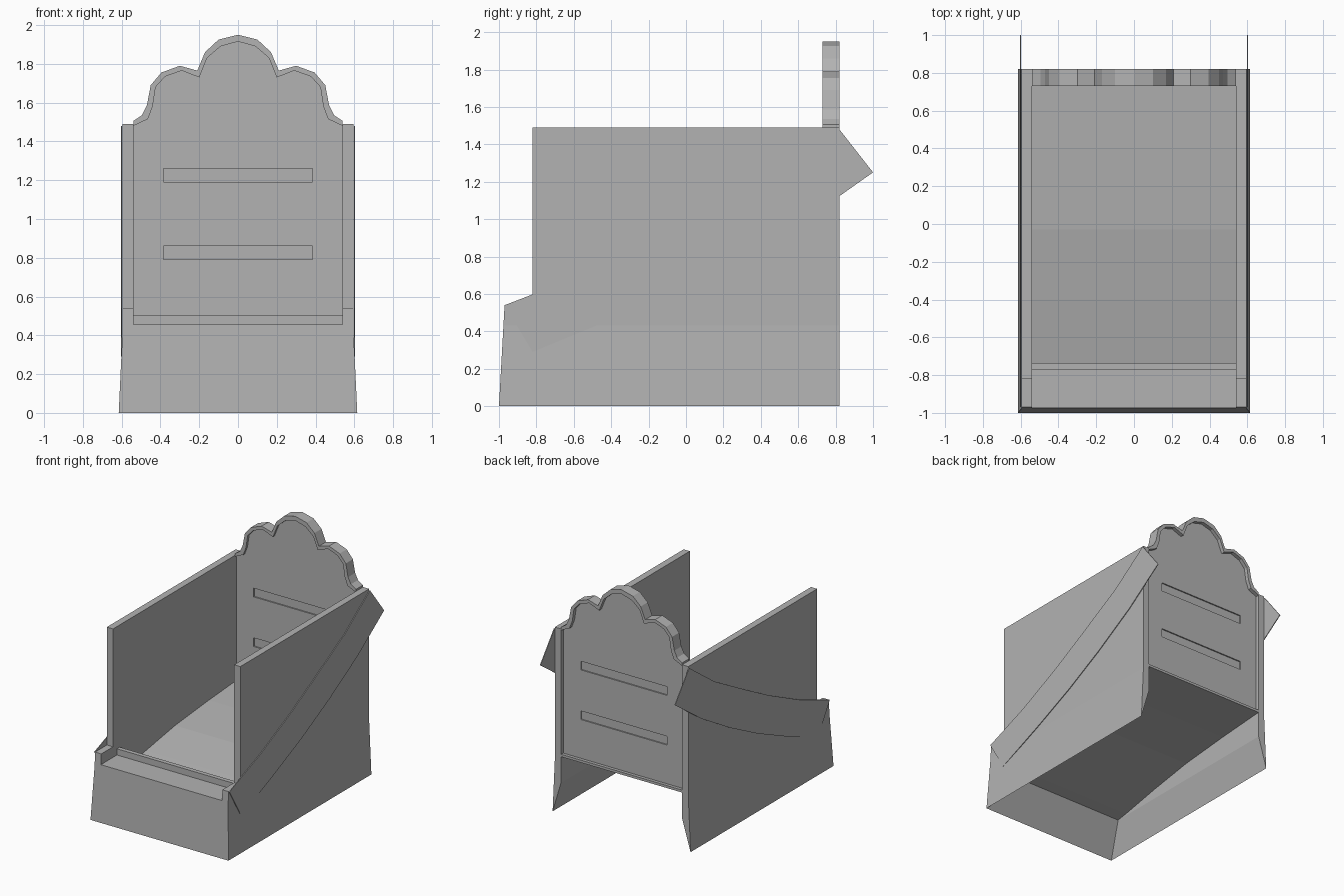
import bpy
import bmesh

cube = bpy.data.objects.get("Cube")
if cube:
    bpy.data.objects.remove(cube, do_unlink=True)

grey = bpy.data.materials.new("plain grey")
grey.use_nodes = True
grey.diffuse_color = (0.45, 0.45, 0.45, 1)
grey.node_tree.nodes["Principled BSDF"].inputs["Base Color"].default_value = (0.45, 0.45, 0.45, 1)


def loft(name, start, end):
    """Solid between two matching outlines of 3D points."""
    bm = bmesh.new()
    a = [bm.verts.new(p) for p in start]
    b = [bm.verts.new(p) for p in end]
    bm.faces.new(a)
    bm.faces.new(b[::-1])
    for i in range(len(a)):
        j = (i + 1) % len(a)
        bm.faces.new((a[j], a[i], b[i], b[j]))
    bmesh.ops.recalc_face_normals(bm, faces=bm.faces)
    mesh = bpy.data.meshes.new(name)
    bm.to_mesh(mesh)
    bm.free()
    mesh.materials.append(grey)
    obj = bpy.data.objects.new(name, mesh)
    bpy.context.collection.objects.link(obj)
    return obj


def along_x(name, profile, x0, x1):
    return loft(name, [(x0, y, z) for y, z in profile], [(x1, y, z) for y, z in profile])


def along_y(name, profile, y0, y1):
    return loft(name, [(x, y0, z) for x, z in profile], [(x, y1, z) for x, z in profile])


def front_y(z):
    """Depth of the sloping front at a given height."""
    return -1 + 0.03 * z / 0.54


def mirrored(half):
    """Full left-to-right outline from its x >= 0 half."""
    return [(-x, z) for x, z in half[:0:-1]] + half


INNER, OUTER, FLARE = 0.54, 0.595, 0.615
FRONT, BACK, TOP = -0.82, 0.82, 1.49

# Curved trim band outline on the side walls
band_top = [(-0.97, 0.54), (-0.58, 0.69), (-0.2, 0.87), (0.1, 1.03), (0.5, 1.25), (0.82, 1.48)]
band_low = [(-0.82, 0.29), (-0.42, 0.455), (-0.05, 0.62), (0.3, 0.8), (0.66, 1.01), (1.0, 1.25)]

for side, s in (("left", 1), ("right", -1)):
    # Side wall with a flared, wedge-shaped foot
    foot = [(s * OUTER, 0.43), (s * FLARE, 0), (s * INNER, 0.25)]
    along_y(side + "_wall", [(s * INNER, TOP), (s * OUTER, TOP)] + foot, FRONT, BACK)
    # Low front post continuing the wall
    post = [(s * INNER, 0.54), (s * OUTER, 0.54)] + foot
    loft(side + "_front_post", [(x, front_y(z), z) for x, z in post],
         [(x, FRONT, z) for x, z in post])
    along_x(side + "_trim_band", band_top + band_low[::-1], s * 0.597, s * 0.603)

# Front sill with a step and a wedge-shaped foot
sill = [(front_y(0.455), 0.455), (-0.77, 0.455), (-0.77, 0.505), (-0.735, 0.505),
        (-0.735, 0.265), (-0.83, 0.25), (-1, 0)]
loft("front_sill", *[[(s * (INNER if z else FLARE), y, z) for y, z in sill] for s in (-1, 1)])

# Curved sloping floor
floor = [(-0.735, 0.285), (-0.4, 0.35), (-0.03, 0.41), (0.4, 0.45), (BACK, 0.48)]
along_x("sloping_floor", floor + [(y, z - 0.02) for y, z in floor[::-1]], -INNER, INNER)

# Scalloped back board and its raised rim
rim_out = mirrored([(0, 1.95), (0.1, 1.925), (0.17, 1.86), (0.21, 1.765), (0.3, 1.79),
                    (0.395, 1.755), (0.45, 1.69), (0.47, 1.585), (0.495, 1.535), (INNER, 1.505)])
rim_in = mirrored([(0, 1.915), (0.09, 1.89), (0.16, 1.83), (0.2, 1.73), (0.29, 1.765),
                   (0.375, 1.735), (0.425, 1.68), (0.44, 1.58), (0.465, 1.515), (INNER, 1.48)])
along_y("back_rim", rim_out + rim_in[::-1], 0.73, BACK)
board = along_y("back_board", rim_in + [(INNER, 0.47), (-INNER, 0.47)], 0.75, 0.79)

# Shallow slots on both faces of the back board
for z in (0.79, 1.19):
    slot = [(-0.385, z), (0.385, z), (0.385, z + 0.07), (-0.385, z + 0.07)]
    for y0, y1 in ((0.74, 0.76), (0.78, 0.80)):
        cutter = along_y("slot_cutter", slot, y0, y1)
        cutter.hide_render = True
        cut = board.modifiers.new("slot", "BOOLEAN")
        cut.operation = "DIFFERENCE"
        cut.solver = "EXACT"
        cut.object = cutter
        bpy.context.view_layer.objects.active = board
        bpy.ops.object.modifier_apply(modifier=cut.name)
        bpy.data.objects.remove(cutter, do_unlink=True)
